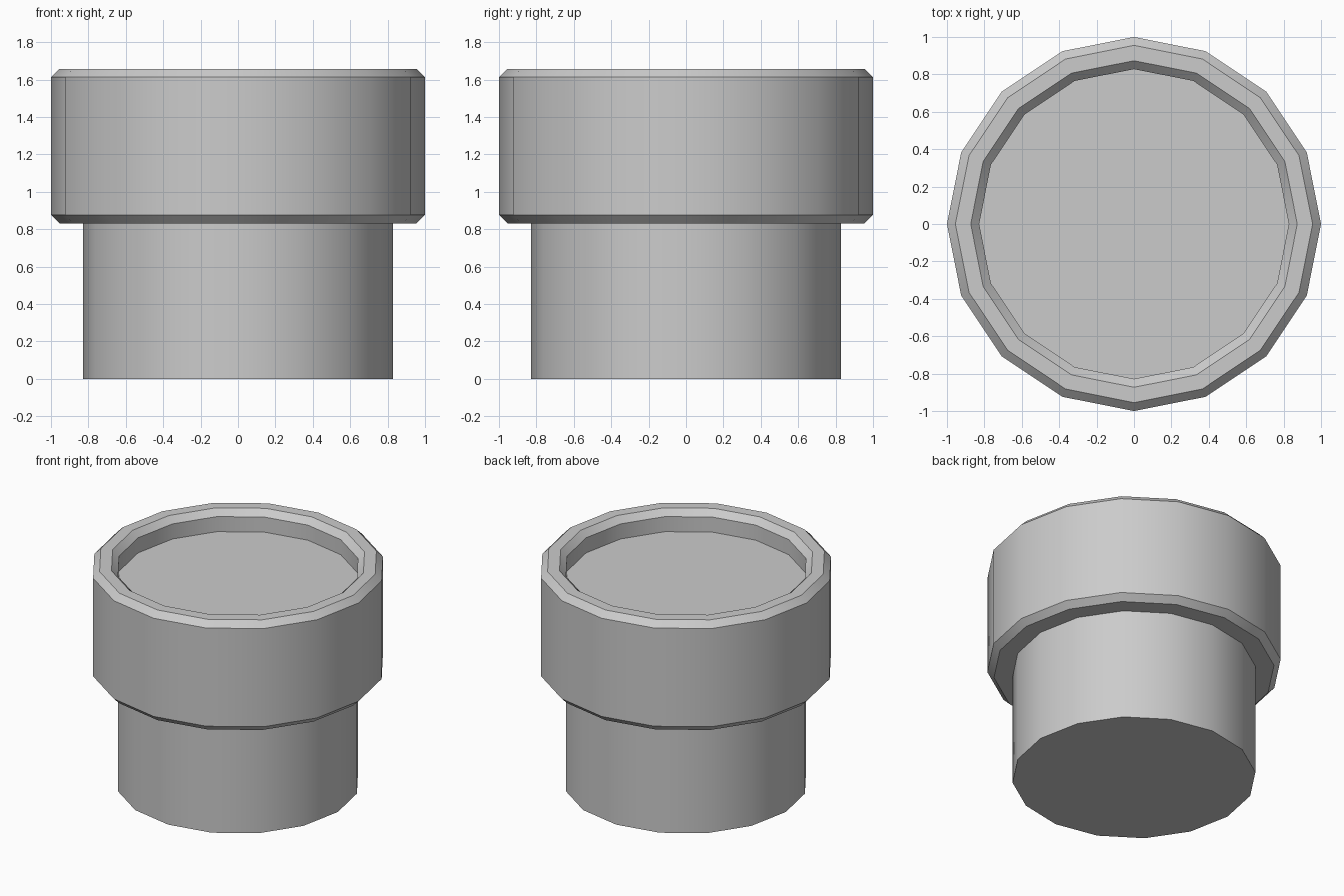
import bpy, bmesh, math

if "Cube" in bpy.data.objects:
    bpy.data.objects.remove(bpy.data.objects["Cube"])

SIDES = 16

def revolve(name, profile):
    """Turn an (r, z) profile into a closed solid, capped at both ends."""
    bm = bmesh.new()
    rings = []
    for r, z in profile:
        rings.append([bm.verts.new((r * math.cos(2 * math.pi * i / SIDES),
                                    r * math.sin(2 * math.pi * i / SIDES), z))
                      for i in range(SIDES)])
    for a, b in zip(rings, rings[1:]):
        for i in range(SIDES):
            j = (i + 1) % SIDES
            bm.faces.new((a[i], a[j], b[j], b[i]))
    bm.faces.new(rings[0][::-1])
    bm.faces.new(rings[-1])
    bmesh.ops.recalc_face_normals(bm, faces=bm.faces)
    mesh = bpy.data.meshes.new(name)
    bm.to_mesh(mesh)
    bm.free()
    obj = bpy.data.objects.new(name, mesh)
    bpy.context.collection.objects.link(obj)
    bpy.ops.object.select_all(action='DESELECT')
    obj.select_set(True)
    bpy.context.view_layer.objects.active = obj
    bpy.ops.object.shade_smooth_by_angle(angle=math.radians(30))
    return obj

# Pot: narrow body, wide chamfered collar, shallow recess with a flat floor
revolve("pot", [
    (0.828, 0.0), (0.828, 0.832),        # body
    (0.955, 0.832), (1.0, 0.877),        # collar underside and lower chamfer
    (1.0, 1.613), (0.955, 1.658),        # collar wall and upper chamfer
    (0.873, 1.658), (0.828, 1.613),      # rim and inner chamfer
    (0.828, 1.5),                        # recess wall down to the floor
])
